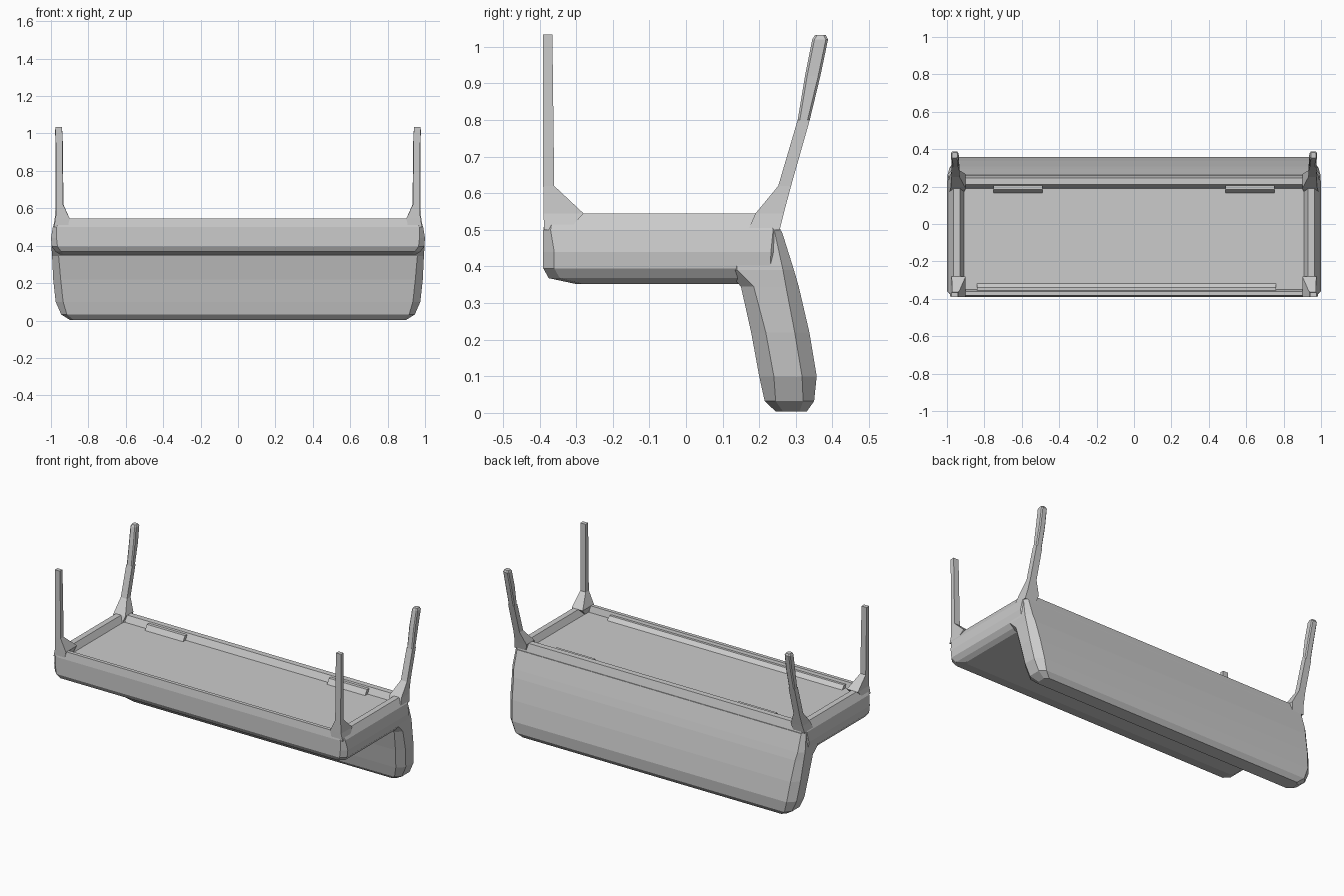
import bpy, bmesh


def add_object(name, bm):
    bmesh.ops.recalc_face_normals(bm, faces=bm.faces)
    mesh = bpy.data.meshes.new(name)
    bm.to_mesh(mesh)
    bm.free()
    obj = bpy.data.objects.new(name, mesh)
    bpy.context.collection.objects.link(obj)
    return obj


def ring(x0, x1, y0, y1, z, c):
    """Rectangle with chamfered corners at height z."""
    if c == 0:
        return [(x0, y0, z), (x1, y0, z), (x1, y1, z), (x0, y1, z)]
    return [(x0 + c, y0, z), (x1 - c, y0, z), (x1, y0 + c, z), (x1, y1 - c, z),
            (x1 - c, y1, z), (x0 + c, y1, z), (x0, y1 - c, z), (x0, y0 + c, z)]


def loft(name, sections):
    """Skin a stack of rings and cap both ends."""
    bm = bmesh.new()
    rows = [[bm.verts.new(p) for p in ring(*s)] for s in sections]
    for a, b in zip(rows, rows[1:]):
        n = len(a)
        for i in range(n):
            j = (i + 1) % n
            bm.faces.new((a[i], a[j], b[j], b[i]))
    bm.faces.new(rows[0][::-1])
    bm.faces.new(rows[-1])
    return add_object(name, bm)


def sym(half, y0, y1, z, c):
    return (-half, half, y0, y1, z, c)


def mirrored(name, sections):
    for side, s in (("right", 1), ("left", -1)):
        secs = [(min(s * a, s * b), max(s * a, s * b), *rest)
                for a, b, *rest in sections]
        loft(f"{name}_{side}", secs)


# Seat: rounded slab, raised rim and sunken base panel on the upper side
loft("seat", [
    sym(0.95, -0.30, 0.22, 0.352, 0.02),
    sym(0.975, -0.375, 0.25, 0.368, 0.03),
    sym(0.995, -0.39, 0.26, 0.395, 0.03),
    sym(1.00, -0.39, 0.262, 0.44, 0.03),
    sym(0.99, -0.39, 0.258, 0.50, 0.02),
    sym(0.965, -0.382, 0.245, 0.545, 0.02),
    sym(0.93, -0.36, 0.21, 0.545, 0.01),
    sym(0.91, -0.35, 0.19, 0.508, 0.01),
])

# Backrest: leaning cushion hanging from the rear of the seat
loft("backrest", [
    sym(0.90, 0.245, 0.33, 0.004, 0.02),
    sym(0.945, 0.215, 0.35, 0.032, 0.03),
    sym(0.975, 0.20, 0.357, 0.10, 0.04),
    sym(0.988, 0.178, 0.337, 0.22, 0.04),
    sym(0.994, 0.15, 0.308, 0.345, 0.035),
    sym(0.997, 0.11, 0.295, 0.39, 0.03),
    sym(0.988, 0.11, 0.262, 0.495, 0.02),
])

# Front legs: straight posts with a flared foot at the corner
mirrored("front_leg", [
    (0.91, 0.985, -0.388, -0.32, 0.50, 0),
    (0.90, 0.975, -0.389, -0.28, 0.545, 0),
    (0.935, 0.972, -0.39, -0.36, 0.62, 0),
    (0.94, 0.975, -0.39, -0.365, 1.034, 0),
])

# Rear legs: raked and flared in the same way
mirrored("rear_leg", [
    (0.91, 0.988, 0.17, 0.256, 0.50, 0),
    (0.90, 0.98, 0.19, 0.267, 0.545, 0),
    (0.933, 0.975, 0.252, 0.287, 0.62, 0),
    (0.935, 0.975, 0.305, 0.338, 0.80, 0),
    (0.935, 0.975, 0.325, 0.367, 0.92, 0.006),
    (0.94, 0.978, 0.345, 0.388, 1.02, 0.006),
    (0.945, 0.973, 0.352, 0.382, 1.032, 0.006),
][:4])
mirrored("rear_leg_tip", [
    (0.935, 0.975, 0.305, 0.338, 0.80, 0.006),
    (0.935, 0.975, 0.325, 0.367, 0.92, 0.006),
    (0.94, 0.978, 0.345, 0.388, 1.02, 0.006),
    (0.945, 0.973, 0.352, 0.382, 1.032, 0.006),
])

# Mounting blocks along the back rim and strip along the front rim
mirrored("rear_block", [
    (0.49, 0.75, 0.16, 0.205, 0.50, 0),
    (0.49, 0.75, 0.185, 0.205, 0.538, 0),
])
loft("front_strip", [
    (-0.84, 0.76, -0.355, -0.31, 0.50, 0),
    (-0.84, 0.76, -0.355, -0.34, 0.53, 0),
])
